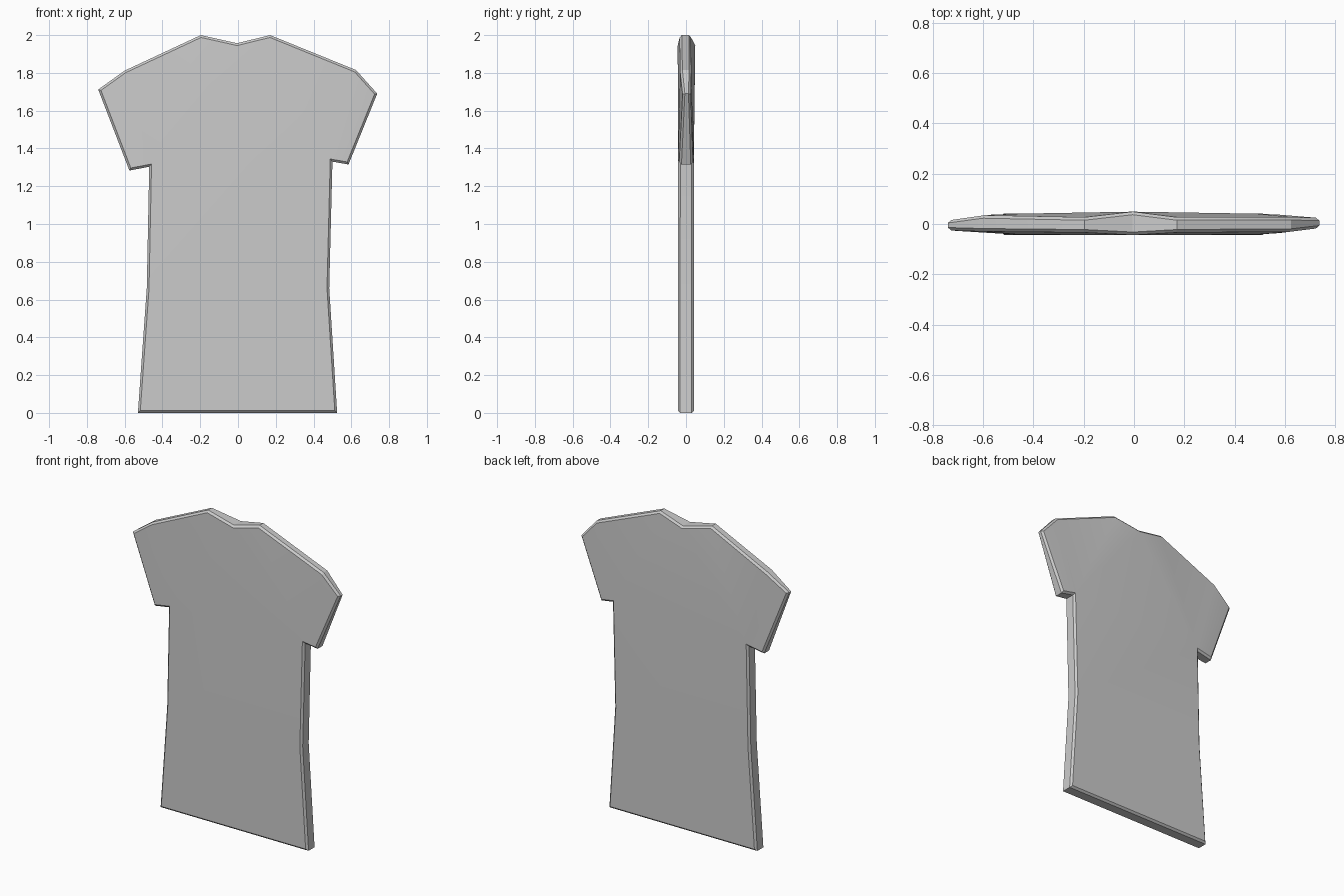
import bpy
from mathutils import Vector

if "Cube" in bpy.data.objects:
    bpy.data.objects.remove(bpy.data.objects["Cube"])

# Shirt outline, counter-clockwise from the front: x, z, front y, back y
OUTLINE = [
    (-0.53, 0.00, -0.043, 0.042), (0.525, 0.00, -0.043, 0.042),    # hem
    (0.483, 0.66, -0.043, 0.042), (0.50, 1.33, -0.042, 0.041),     # right side
    (0.585, 1.315, -0.036, 0.037), (0.737, 1.69, -0.018, 0.025),   # right sleeve
    (0.625, 1.815, -0.031, 0.028), (0.17, 2.00, -0.034, 0.027),    # right shoulder
    (-0.005, 1.957, -0.044, 0.049), (-0.197, 2.00, -0.034, 0.027), # neckline
    (-0.60, 1.812, -0.030, 0.035), (-0.74, 1.712, -0.026, 0.016),  # left shoulder
    (-0.575, 1.283, -0.036, 0.037), (-0.47, 1.303, -0.042, 0.041), # left sleeve
    (-0.483, 0.66, -0.043, 0.042),
]
# Panels that fill each side of the shirt
PANELS = [(0, 1, 2, 14), (14, 2, 3, 13), (10, 11, 12, 13), (3, 4, 5, 6),
          (13, 9, 10), (13, 8, 9), (13, 3, 8), (3, 7, 8), (3, 6, 7)]
BEVEL = 0.012


def inset(i):
    """Outline point i moved inwards with a mitred corner."""
    n = len(OUTLINE)
    a, p, b = (Vector(OUTLINE[k % n][:2]) for k in (i - 1, i, i + 1))
    d1, d2 = (p - a).normalized(), (b - p).normalized()
    n1, n2 = Vector((-d1.y, d1.x)), Vector((-d2.y, d2.x))
    return p + (n1 + n2) * BEVEL / (1 + n1.dot(n2))


# Four rings: front panel edge, front rim, back rim, back panel edge
n = len(OUTLINE)
rings = [[], [], [], []]
for i, (x, z, front, back) in enumerate(OUTLINE):
    q = inset(i)
    rings[0].append((q.x, front, q.y))
    rings[1].append((x, front + BEVEL, z))
    rings[2].append((x, back - BEVEL, z))
    rings[3].append((q.x, back, q.y))

faces = list(PANELS)
faces += [tuple(3 * n + k for k in reversed(p)) for p in PANELS]
for r in range(3):
    for i in range(n):
        j = (i + 1) % n
        faces.append((r * n + j, r * n + i, (r + 1) * n + i, (r + 1) * n + j))

mesh = bpy.data.meshes.new("shirt")
mesh.from_pydata([v for ring in rings for v in ring], [], faces)
mesh.update()
shirt = bpy.data.objects.new("shirt", mesh)
bpy.context.collection.objects.link(shirt)

# Smooth cloth panels with crisp rim edges
bpy.context.view_layer.objects.active = shirt
shirt.select_set(True)
bpy.ops.object.shade_smooth_by_angle(angle=0.35)
